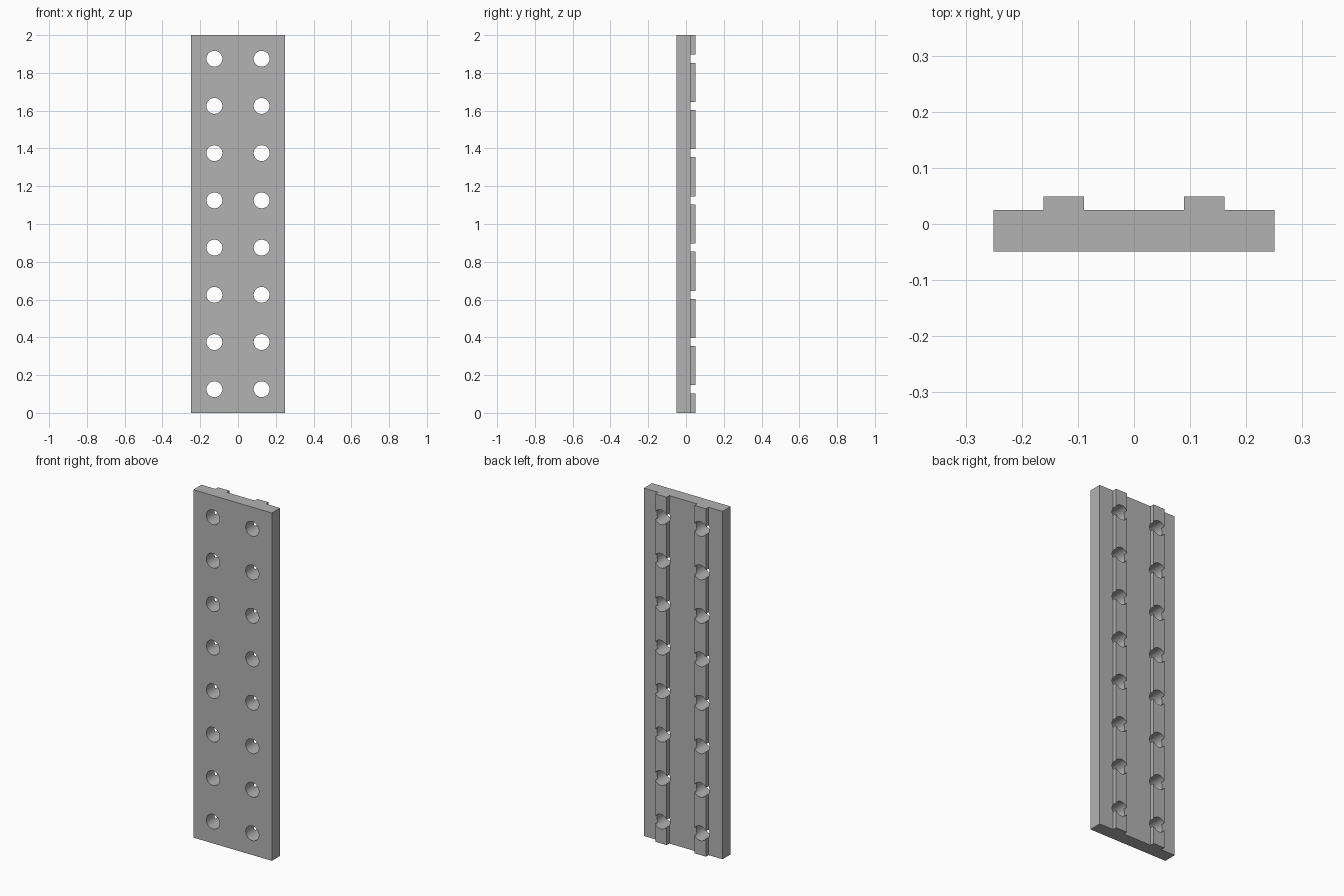
import bpy, bmesh, math
from mathutils import Matrix, Vector

cube = bpy.data.objects.get("Cube")
if cube:
    bpy.data.objects.remove(cube, do_unlink=True)

HEIGHT = 2.0
HALF_WIDTH = 0.25
FRONT, BACK, RAIL_BACK = -0.049, 0.025, 0.049
RAIL_X, RAIL_HALF = 0.125, 0.036
HOLE_RADIUS, HOLE_ROWS = 0.042, 8
PITCH = HEIGHT / HOLE_ROWS

grey = bpy.data.materials.new("plain_grey")
grey.use_nodes = True
colour = (0.45, 0.45, 0.45, 1)
grey.diffuse_color = colour
grey.node_tree.nodes["Principled BSDF"].inputs["Base Color"].default_value = colour


def make_object(name, bm):
    bmesh.ops.recalc_face_normals(bm, faces=bm.faces)
    mesh = bpy.data.meshes.new(name)
    bm.to_mesh(mesh)
    bm.free()
    mesh.materials.append(grey)
    obj = bpy.data.objects.new(name, mesh)
    bpy.context.collection.objects.link(obj)
    return obj


# Plate with two rails on the back: one cross-section extruded upwards
inner, outer = RAIL_X - RAIL_HALF, RAIL_X + RAIL_HALF
half = [(HALF_WIDTH, FRONT), (HALF_WIDTH, BACK), (outer, BACK),
        (outer, RAIL_BACK), (inner, RAIL_BACK), (inner, BACK)]
profile = half + [(-x, y) for x, y in reversed(half)]
bm = bmesh.new()
face = bm.faces.new([bm.verts.new((x, y, 0)) for x, y in profile])
grown = bmesh.ops.extrude_face_region(bm, geom=[face])["geom"]
bmesh.ops.translate(bm, vec=Vector((0, 0, HEIGHT)),
                    verts=[v for v in grown if isinstance(v, bmesh.types.BMVert)])
plate = make_object("railed_plate", bm)

# Two columns of round through-holes, centred on the rails
bm = bmesh.new()
turn = Matrix.Rotation(math.pi / 2, 4, "X")
for side in (-1, 1):
    for row in range(HOLE_ROWS):
        place = Matrix.Translation((side * RAIL_X, 0, (row + 0.5) * PITCH))
        bmesh.ops.create_cone(bm, cap_ends=True, segments=48, radius1=HOLE_RADIUS,
                              radius2=HOLE_RADIUS, depth=0.3, matrix=place @ turn)
cutter = make_object("hole_cutter", bm)
cutter.hide_render = True

cut = plate.modifiers.new("holes", "BOOLEAN")
cut.operation = "DIFFERENCE"
cut.solver = "EXACT"
cut.object = cutter

# Bake the holes, drop the cutter and keep the hard edges sharp
bpy.ops.object.select_all(action="DESELECT")
plate.select_set(True)
bpy.context.view_layer.objects.active = plate
bpy.ops.object.modifier_apply(modifier=cut.name)
bpy.data.objects.remove(cutter, do_unlink=True)
bpy.ops.object.shade_smooth_by_angle(angle=math.radians(30))
